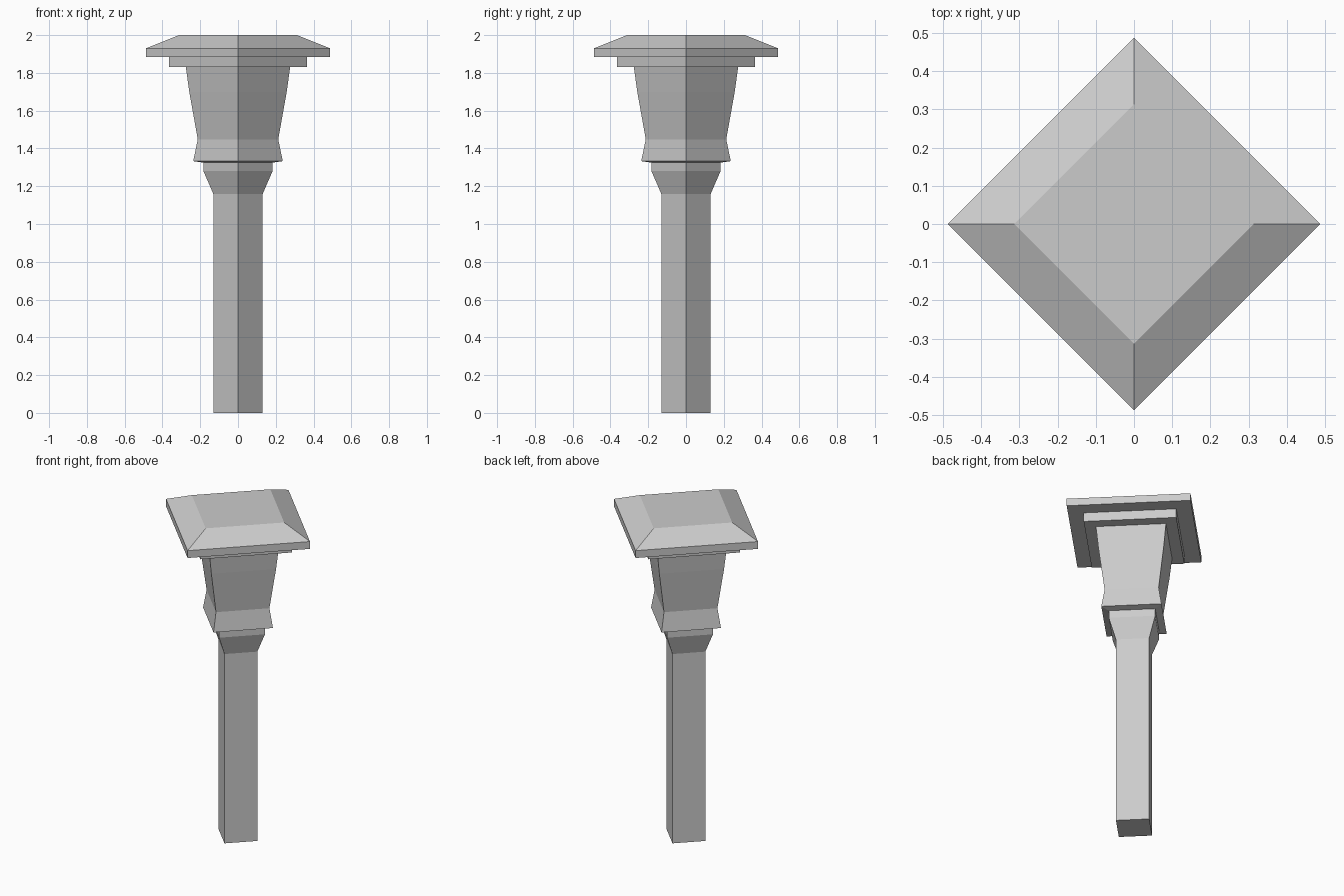
import bpy, bmesh
from math import cos, sin, pi

if "Cube" in bpy.data.objects:
    bpy.data.objects.remove(bpy.data.objects["Cube"])


def square_section(name, profile, cap_bottom=False, cap_top=False):
    """Sweep an (r, z) profile around z with four sides, corners on the axes."""
    bm = bmesh.new()
    rings = [[bm.verts.new((r * cos(i * pi / 2), r * sin(i * pi / 2), z)) for i in range(4)]
             for r, z in profile]
    for a, b in zip(rings, rings[1:]):
        for i in range(4):
            j = (i + 1) % 4
            bm.faces.new((a[i], a[j], b[j], b[i]))
    if cap_bottom:
        bm.faces.new(rings[0][::-1])
    if cap_top:
        bm.faces.new(rings[-1])
    mesh = bpy.data.meshes.new(name)
    bm.to_mesh(mesh)
    bm.free()
    obj = bpy.data.objects.new(name, mesh)
    bpy.context.collection.objects.link(obj)
    return obj


# Post with flared collar
square_section("post", [(0.131, 0), (0.131, 1.16), (0.183, 1.28), (0.183, 1.325)],
               cap_bottom=True)

# Tapered capital, with the underside lip
square_section("capital", [(0.183, 1.325), (0.237, 1.333), (0.213, 1.448),
                           (0.258, 1.70), (0.276, 1.83)])

# Stepped slab under the cap
square_section("slab", [(0.276, 1.83), (0.365, 1.83), (0.365, 1.885)])

# Bevelled cap
square_section("cap", [(0.365, 1.885), (0.488, 1.885), (0.488, 1.93), (0.313, 2.0)],
               cap_top=True)
